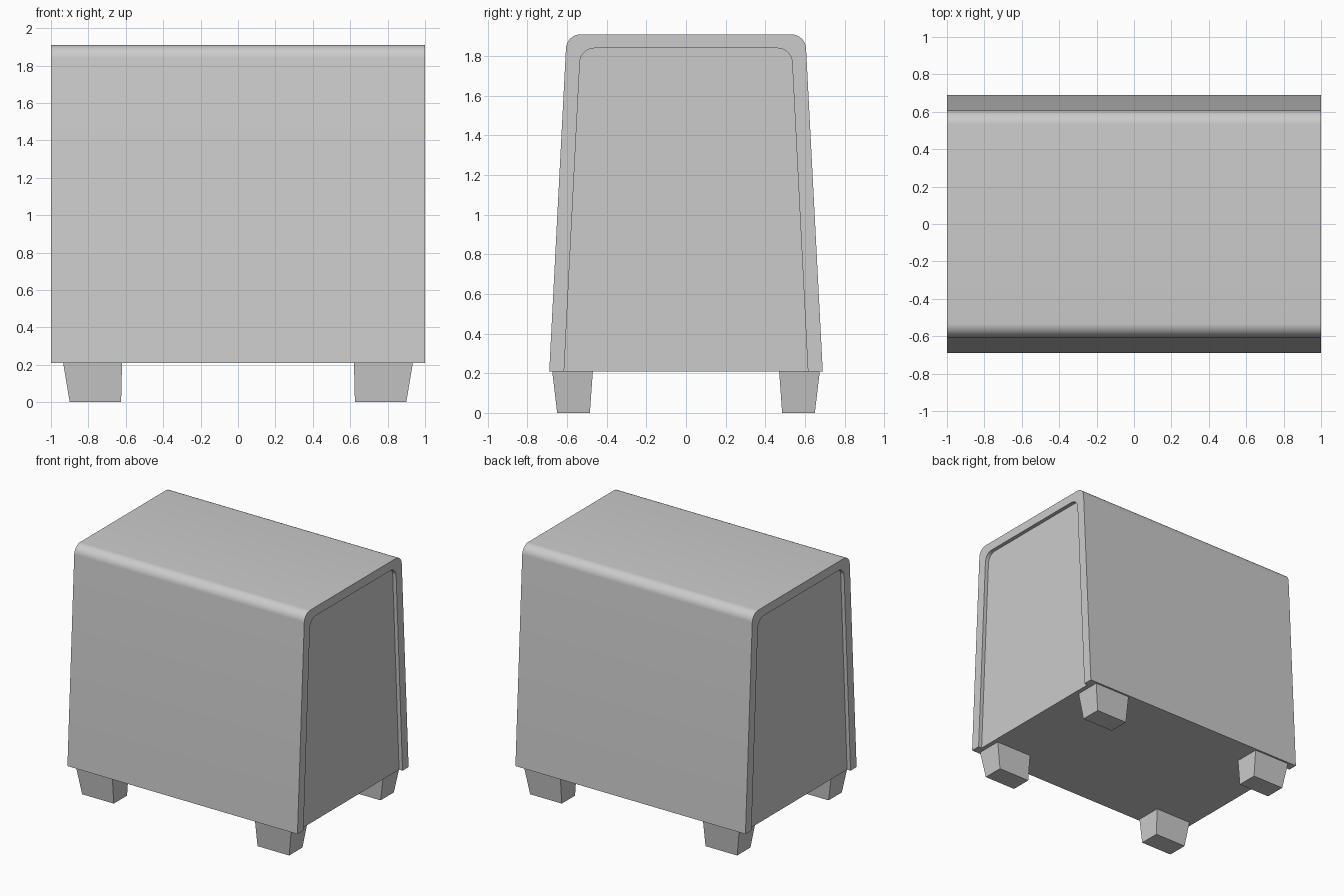
import bpy, bmesh
from math import radians
from mathutils import Vector

if "Cube" in bpy.data.objects:
    bpy.data.objects.remove(bpy.data.objects["Cube"])

Z0 = 0.21  # underside of the cabinet


def make_object(name, bm):
    bmesh.ops.recalc_face_normals(bm, faces=bm.faces)
    mesh = bpy.data.meshes.new(name)
    bm.to_mesh(mesh)
    bm.free()
    obj = bpy.data.objects.new(name, mesh)
    bpy.context.collection.objects.link(obj)
    return obj


def arch(bottom, top, height, radius, steps=8):
    """Open tapered arch in (y, z) with two rounded top corners."""
    foot, corner = Vector((bottom, Z0)), Vector((top, height))
    side = (foot - corner).normalized()
    a, b = corner + side * radius, corner + Vector((-radius, 0))
    # quarter-circle-like corner as a rational quadratic curve
    w, half = 0.72, [foot]
    for i in range(steps + 1):
        t = i / steps
        k0, k1, k2 = (1 - t) ** 2, 2 * w * t * (1 - t), t * t
        half.append((a * k0 + corner * k1 + b * k2) / (k0 + k1 + k2))
    return half + [Vector((-p.x, p.y)) for p in reversed(half)]


# Cabinet: wrapped shell with a recessed panel at each end
outer = arch(0.69, 0.602, 1.91, 0.07)
inner = arch(0.615, 0.532, 1.84, 0.07)
sections = [(inner, -0.97), (inner, -1), (outer, -1),
            (outer, 1), (inner, 1), (inner, 0.97)]
bm = bmesh.new()
loops = [[bm.verts.new((x, p.x, p.y)) for p in prof] for prof, x in sections]
for l0, l1 in zip(loops, loops[1:]):
    for i in range(len(l0) - 1):
        bm.faces.new((l0[i], l0[i + 1], l1[i + 1], l1[i]))
bm.faces.new(loops[0])
bm.faces.new(loops[-1])
bm.faces.new([l[0] for l in loops] + [l[-1] for l in reversed(loops)])
cabinet = make_object("cabinet", bm)
bpy.context.view_layer.objects.active = cabinet
cabinet.select_set(True)
bpy.ops.object.shade_smooth_by_angle(angle=radians(30))
cabinet.select_set(False)

# Four tapered feet, mirrored to the corners
for sx, side in ((-1, "left"), (1, "right")):
    for sy, end in ((-1, "front"), (1, "back")):
        bm = bmesh.new()
        rings = []
        for x0, x1, y0, y1, z in ((0.625, 0.90, 0.485, 0.65, 0),
                                  (0.62, 0.935, 0.47, 0.675, Z0)):
            rings.append([bm.verts.new((sx * x, sy * y, z)) for x, y in
                          ((x0, y0), (x1, y0), (x1, y1), (x0, y1))])
        for ring in rings:
            bm.faces.new(ring)
        for i in range(4):
            j = (i + 1) % 4
            bm.faces.new((rings[0][i], rings[0][j], rings[1][j], rings[1][i]))
        make_object(f"{end}_{side}_foot", bm)
